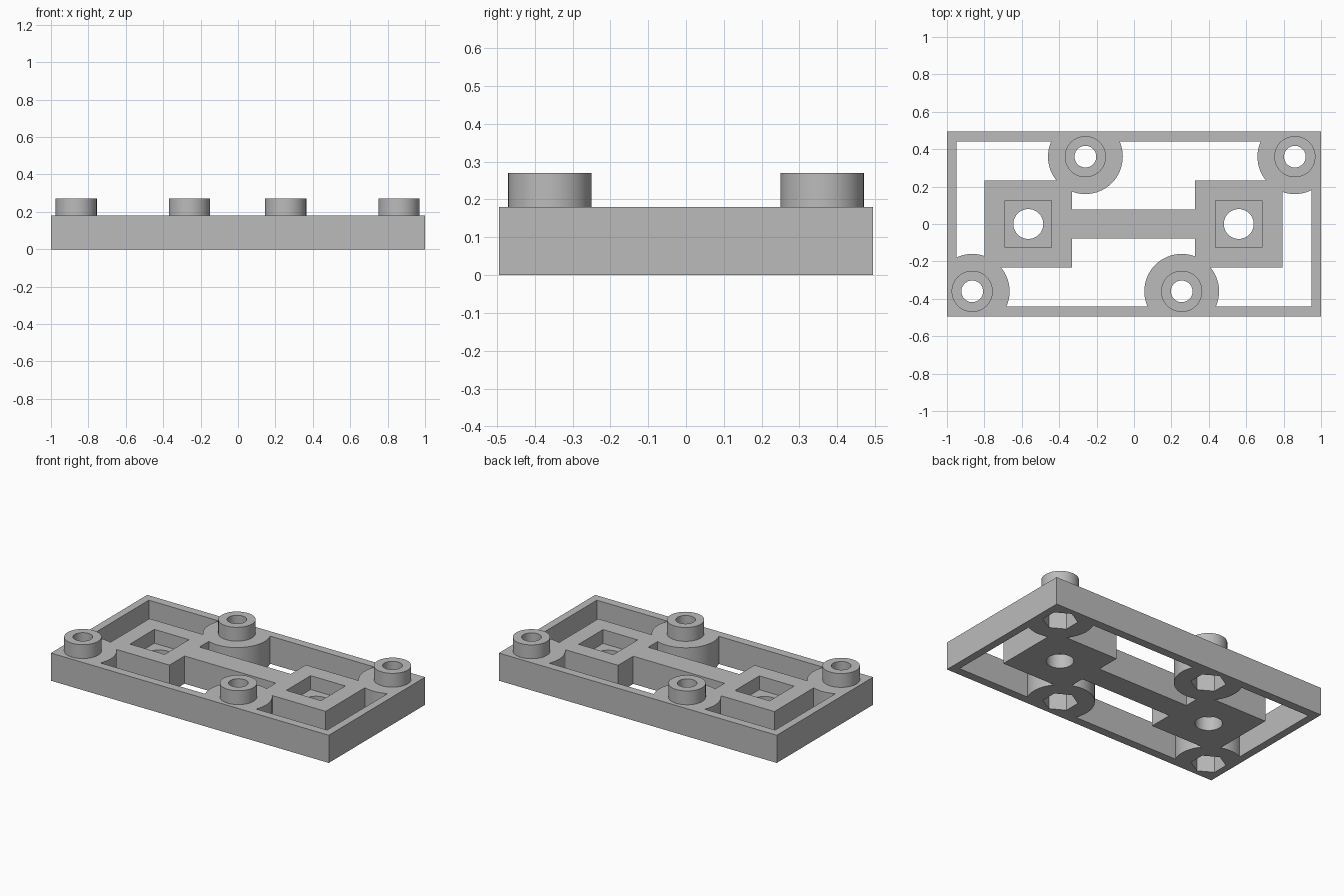
import bpy
from math import radians

cube = bpy.data.objects.get("Cube")
if cube:
    bpy.data.objects.remove(cube, do_unlink=True)

BASE, TOP = 0.18, 0.27
BOSSES = [(-0.865, -0.36), (0.255, -0.36), (-0.26, 0.36), (0.86, 0.36)]
BLOCKS = [-0.565, 0.56]

grey = bpy.data.materials.new("grey plastic")
grey.use_nodes = True
colour = (0.5, 0.5, 0.5, 1)
grey.diffuse_color = colour
grey.node_tree.nodes["Principled BSDF"].inputs["Base Color"].default_value = colour


def box(name, x, y, half_x, half_y, z0, z1):
    bpy.ops.mesh.primitive_cube_add(size=2, location=(x, y, (z0 + z1) / 2))
    ob = bpy.context.object
    ob.name = name
    ob.scale = (half_x, half_y, (z1 - z0) / 2)
    bpy.ops.object.transform_apply(location=True, rotation=True, scale=True)
    return ob


def cylinder(name, x, y, radius, z0, z1, sides=64, turn=0):
    bpy.ops.mesh.primitive_cylinder_add(
        vertices=sides, radius=radius, depth=z1 - z0,
        location=(x, y, (z0 + z1) / 2), rotation=(0, 0, radians(turn)))
    ob = bpy.context.object
    ob.name = name
    bpy.ops.object.transform_apply(location=True, rotation=True, scale=True)
    return ob


def combine(target, other, operation):
    # Apply a boolean, then discard the helper solid
    mod = target.modifiers.new(operation.lower(), "BOOLEAN")
    mod.operation = operation
    mod.solver = "EXACT"
    mod.object = other
    bpy.context.view_layer.objects.active = target
    bpy.ops.object.modifier_apply(modifier=mod.name)
    bpy.data.objects.remove(other, do_unlink=True)


# Outer frame, oversized until it is trimmed below
plate = box("mounting_plate", 0, 0, 1.1, 0.6, -0.1, 0.3)
combine(plate, box("frame_opening", 0, 0, 0.95, 0.44, -1, 1), "DIFFERENCE")

# Square blocks, the bridge between them and the round corner pads
for x in BLOCKS:
    combine(plate, box("block", x, 0, 0.234, 0.232, -0.08, 0.28), "UNION")
combine(plate, box("bridge", 0, 0, 0.45, 0.077, -0.06, 0.26), "UNION")
for i, (x, y) in enumerate(BOSSES):
    combine(plate, cylinder("pad", x, y, 0.2, -0.05 + i * 0.004, 0.24 + i * 0.004), "UNION")

# Trim to a flat slab
combine(plate, box("slab", 0, 0, 1, 0.495, 0, BASE), "INTERSECT")

# Raised collars with bolt holes and hexagonal nut pockets underneath
for x, y in BOSSES:
    combine(plate, cylinder("collar", x, y, 0.11, 0.15, TOP), "UNION")
    combine(plate, cylinder("bolt_hole", x, y, 0.058, -1, 1, 48), "DIFFERENCE")
    combine(plate, cylinder("nut_pocket", x, y, 0.103, -0.1, 0.125, 6), "DIFFERENCE")

# Square sockets with a round hole through the floor
for x in BLOCKS:
    combine(plate, box("socket", x, 0, 0.125, 0.125, 0.09, 1), "DIFFERENCE")
    combine(plate, cylinder("socket_hole", x, 0, 0.08, -1, 1, 48), "DIFFERENCE")

plate.data.materials.clear()
plate.data.materials.append(grey)
for face in plate.data.polygons:
    face.material_index = 0
bpy.ops.object.select_all(action="DESELECT")
plate.select_set(True)
bpy.context.view_layer.objects.active = plate
bpy.ops.object.shade_smooth_by_angle(angle=radians(30))
